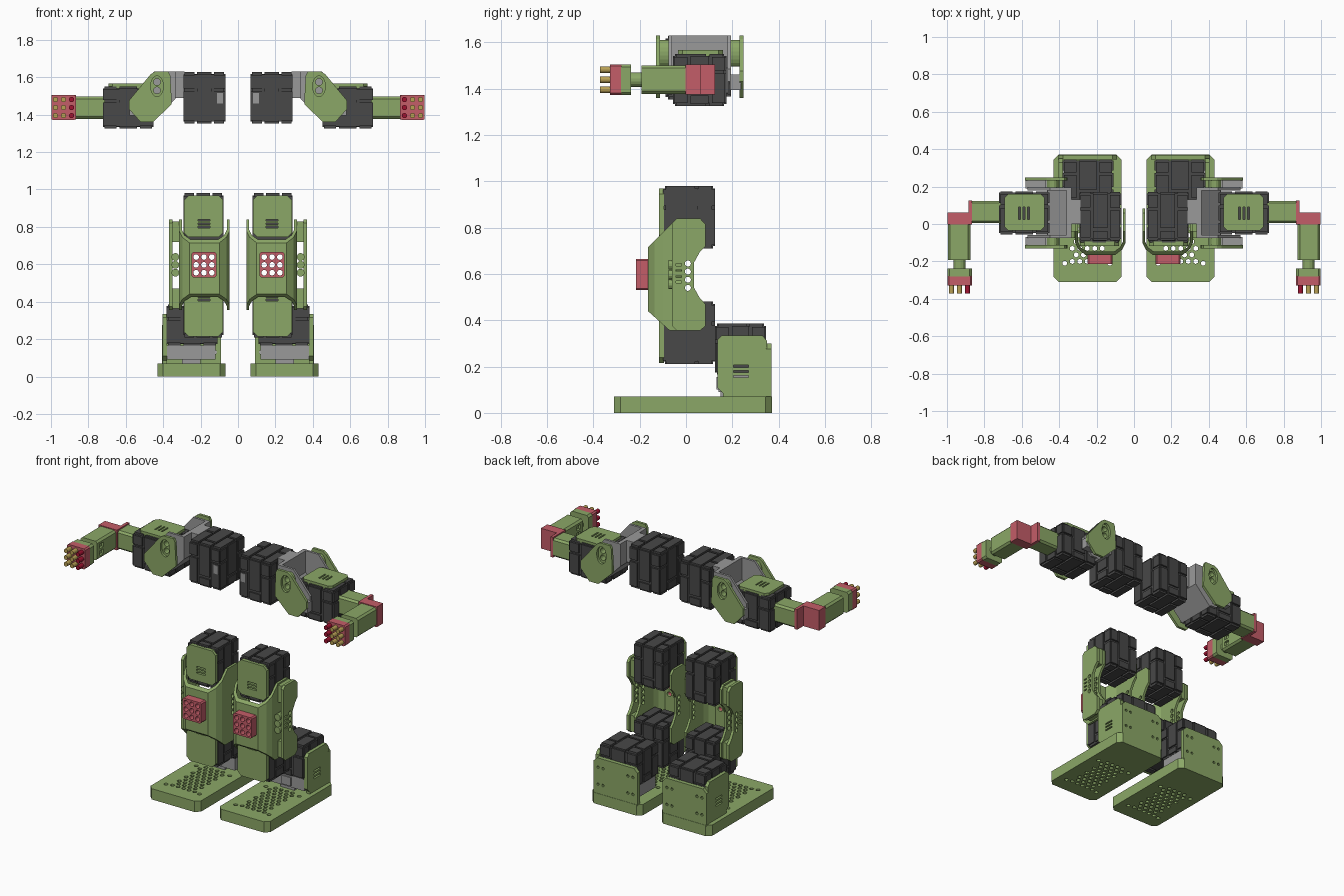
import bpy, bmesh, math
from mathutils import Vector

if "Cube" in bpy.data.objects:
    bpy.data.objects.remove(bpy.data.objects["Cube"])

def material(name, r, g, b):
    m = bpy.data.materials.new(name)
    m.diffuse_color = (r, g, b, 1)
    m.use_nodes = True
    m.node_tree.nodes["Principled BSDF"].inputs["Base Color"].default_value = m.diffuse_color
    return m

GREEN = material("green", .26, .39, .135)
DARK = material("dark", .065, .065, .065)
GREY = material("grey", .32, .32, .32)
RED = material("red", .55, .11, .14)
GOLD = material("gold", .48, .35, .09)
CRIMSON = material("crimson", .35, .006, .03)

def rect(u0, v0, u1, v1, c=0):
    if not c:
        return [(u0, v0), (u1, v0), (u1, v1), (u0, v1)]
    return [(u0 + c, v0), (u1 - c, v0), (u1, v0 + c), (u1, v1 - c),
            (u1 - c, v1), (u0 + c, v1), (u0, v1 - c), (u0, v0 + c)]

def disc(u, v, r, n=16, sv=1):
    return [(u + r * math.cos(2 * math.pi * (i + .5) / n),
             v + sv * r * math.sin(2 * math.pi * (i + .5) / n)) for i in range(n)]

def box(x0, y0, z0, x1, y1, z1, c=0, axis='z'):
    if axis == 'x':
        return ('x', rect(y0, z0, y1, z1, c), x0, x1)
    if axis == 'y':
        return ('y', rect(x0, z0, x1, z1, c), y0, y1)
    return ('z', rect(x0, y0, x1, y1, c), z0, z1)

PLACE = {'x': lambda u, v, w: (w, u, v), 'y': lambda u, v, w: (u, w, v), 'z': lambda u, v, w: (u, v, w)}

def build(name, solids):
    """Object made of extruded outlines (axis, outline, low, high)."""
    bm = bmesh.new()
    for axis, pts, lo, hi in solids:
        rings = [[bm.verts.new(PLACE[axis](u, v, w)) for u, v in pts] for w in (lo, hi)]
        n = len(pts)
        bm.faces.new(rings[0])
        bm.faces.new(rings[1])
        for i in range(n):
            j = (i + 1) % n
            bm.faces.new((rings[0][i], rings[0][j], rings[1][j], rings[1][i]))
    bmesh.ops.recalc_face_normals(bm, faces=bm.faces[:])
    me = bpy.data.meshes.new(name)
    bm.to_mesh(me)
    bm.free()
    ob = bpy.data.objects.new(name, me)
    bpy.context.collection.objects.link(ob)
    return ob

def part(name, mat, solids, cut=None, keep=None):
    """Right-hand part, with cut-outs applied, mirrored to the left."""
    ob = build(name, solids)
    for op, shapes in (('INTERSECT', keep), ('DIFFERENCE', cut)):
        if shapes:
            tool = build("cutter", shapes)
            tool.hide_render = True
            mod = ob.modifiers.new("cut", 'BOOLEAN')
            mod.operation, mod.object, mod.solver = op, tool, 'EXACT'
            ev = ob.evaluated_get(bpy.context.evaluated_depsgraph_get())
            me = bpy.data.meshes.new_from_object(ev)
            ob.modifiers.clear()
            ob.data = me
            bpy.data.objects.remove(tool)
    ob.data.materials.clear()
    ob.data.materials.append(mat)
    mir = ob.modifiers.new("mirror", 'MIRROR')
    mir.use_mirror_merge = False
    return ob

def servo(name, lo, hi, d=.012):
    """Motor block: core with raised strips on every face."""
    lo, hi = Vector(lo), Vector(hi)
    s = hi - lo
    solids = [box(*(lo + Vector((d, d, d))), *(hi - Vector((d, d, d))))]
    for ax, (a, b) in {'x': (1, 2), 'y': (0, 2), 'z': (0, 1)}.items():
        w = 'xyz'.index(ax)
        for u0, u1, v0, v1 in ((.03, .27, .06, .62), (.03, .27, .68, .94), (.33, .67, .04, .2),
                               (.33, .67, .26, .96), (.73, .97, .06, .62), (.73, .97, .68, .94)):
            solids.append((ax, rect(lo[a] + u0 * s[a], lo[b] + v0 * s[b],
                                    lo[a] + u1 * s[a], lo[b] + v1 * s[b]), lo[w], hi[w]))
    return part(name, DARK, solids)

# Feet: chamfered plate with honeycomb of holes
holes = [('z', disc(.25 + (i - 2) * .04 + (j % 2) * .02, -.2 + j * .035, .014, 6), -.1, .2)
         for j in range(10) for i in range(5 - j % 2)]
holes += [('z', disc(x, y, .013), -.1, .2) for x in (.13, .37) for y in (-.21, .1)]
part("foot_plate", GREEN, [box(.067, -.31, 0, .43, .372, .07, .028)], holes)

# Ankles: back and outer plates, bracket, motor, bolts
part("ankle_back_plate", GREEN, [box(.09, .345, .04, .405, .37, .3, .025, 'y')],
     [('y', disc(x + dx, z, .009, 8), .3, .4) for x in (.14, .355) for dx in (-.018, .018) for z in (.13, .24)])
part("ankle_side_plate", GREEN, [('x', [(.135, .11), (.16, .085), (.16, .06), (.35, .06), (.35, .31),
                                        (.33, .335), (.155, .335), (.135, .315)], .38, .403)],
     [box(.3, .205, z, .5, .27, z + .01) for z in (.152, .174, .196)])
part("ankle_bracket", GREY, [box(.12, .14, .09, .38, .33, .165), box(.2, .15, .07, .3, .32, .1),
                             box(.215, .132, .1, .285, .145, .155)])
servo("ankle_motor", (.11, .125, .165), (.382, .345, .385))

# Legs: two stacked motors with vented front covers
for tag, z0, slots in (("lower", .21, (.405, .423, .441)), ("upper", .71, (.795, .813, .831))):
    servo(tag + "_leg_motor", (.078, -.1, z0), (.292, .125, z0 + .27))
    za, zb = (.215, .455) if tag == "lower" else (.745, .968)
    part(tag + "_leg_cover", GREEN, [box(.08, -.117, za, .288, -.094, zb, .024, 'y')],
         [box(.15, -.2, z, .215, 0, z + .009) for z in slots])

# Knee shell: U-shaped wall trimmed by its side outline, with through holes
plan = [(.045, .085), (.045, -.1), (.062, -.135), (.1, -.165), (.26, -.165), (.298, -.135), (.315, -.1),
        (.315, .085), (.3, .085), (.3, -.095), (.285, -.125), (.253, -.148), (.107, -.148),
        (.075, -.125), (.06, -.095), (.06, .085)]
side = [(-.165, .44), (-.165, .715), (-.04, .84), (.06, .84), (.084, .815), (.084, .72), (.06, .695), (.035, .65),
        (.035, .54), (.06, .495), (.084, .47), (.084, .375), (.06, .355), (-.07, .355)]
side_holes = [('x', disc(.008, z, .013), 0, .5) for z in (.54, .575, .61, .645)]
grid = [(i, j) for i in (-1, 0, 1) for j in (-1, 0, 1)]
pad_holes = [('y', disc(.182 + i * .042, .597 + j * .042, .015), -.4, 0) for i, j in grid]
part("knee_shell", GREEN, [('z', plan, .3, .9)], side_holes + pad_holes, keep=[('x', side, 0, .5)])
part("knee_pad", RED, [box(.115, -.215, .53, .249, -.16, .665, .008, 'y')], pad_holes)

# Knee outer plate and its knobs
outer = [(-.06, .82), (-.04, .84), (.06, .84)] + side[4:13] + [(-.04, .355), (-.06, .375)]
part("knee_outer_plate", GREEN, [('x', outer, .35, .368)], side_holes +
     [box(.3, -.043, z, .4, -.02, z + .009) for z in (.56, .585, .61, .635)])
part("knee_spacers", GREEN, [box(.31, -.04, .72, .355, .07, .83), box(.31, -.04, .365, .355, .07, .47)] +
     [('y', disc(.335, z, .021, 12), -.075, -.005) for z in (.555, .597, .639)])

# Shoulders: motor, small front connector, bracket
servo("shoulder_motor", (.068, -.088, 1.352), (.292, .17, 1.628))
part("motor_connector", GREY, [box(.08, -.09, 1.46, .112, -.07, 1.515)])
arm_side = [(.335, 1.63), (.45, 1.63), (.57, 1.485), (.57, 1.43), (.5, 1.375), (.45, 1.375), (.335, 1.485)]
part("shoulder_bracket", GREY, [box(.285, .0, 1.49, .34, .13, 1.63), box(.335, -.075, 1.485, .36, .195, 1.63),
     ('y', [(.335, 1.485), (.36, 1.49), (.465, 1.38), (.45, 1.365)], -.075, .195),
     ('y', arm_side, -.075, -.06), ('y', arm_side, .18, .195),
     box(.47, -.118, 1.395, .58, -.07, 1.46), box(.47, .19, 1.395, .58, .238, 1.46)])

# Shoulder side plates with slotted hub
wing = [(.372, 1.63), (.445, 1.63), (.468, 1.615), (.583, 1.475), (.583, 1.43), (.52, 1.36), (.455, 1.36),
        (.355, 1.455), (.355, 1.48), (.362, 1.61)]
for tag, ya, yb, ha, hb in (("front", -.13, -.113, -.114, -.074), ("back", .232, .249, .194, .233)):
    bore = [('y', disc(.433, z, .018), -.3, .4) for z in (1.53, 1.575)]
    part(tag + "_shoulder_plate", GREEN, [('y', wing, ya, yb)], [('y', disc(.433, 1.552, .034, 20, 1.65), -.3, .4)])
    part(tag + "_shoulder_hub", GREEN, [('y', disc(.433, 1.552, .035, 20, 1.65), ha, hb)], bore)

# Upper arms
servo("upper_arm_motor", (.452, -.056, 1.325), (.722, .174, 1.55))
part("upper_arm_cover", GREEN, [box(.478, -.035, 1.54, .692, .16, 1.566, .02)],
     [box(x, .025, 1.4, x + .01, .09, 1.7) for x in (.56, .584, .608)])

# Forearms, elbows and hands
part("forearm", GREEN, [box(.715, .005, 1.377, .872, .124, 1.497, .012, 'x')])
part("elbow", RED, [('z', [(.866, -.003), (.998, -.003), (.998, .062), (.885, .062), (.885, .125), (.866, .125)],
                     1.374, 1.505)])
part("lower_arm", GREEN, [box(.875, -.193, 1.377, .995, 0, 1.5, .012, 'y')],
     [box(.8, -.17, z, .89, -.13, z + .03) for z in (1.4, 1.445)])
part("wrist", GREEN, [('y', disc(.933, 1.438, .032), -.245, -.19)])
part("palm", GREEN, [box(.867, -.28, 1.372, .998, -.238, 1.505, .012, 'y')])
part("knuckle_block", RED, [box(.867, -.328, 1.372, .998, -.279, 1.505, .008, 'y')])
for name, mat, test in (("inner_fingers", CRIMSON, True), ("fingers", GOLD, False)):
    part(name, mat, [('y', disc(.933 + i * .043, 1.438 + j * .043, .014), -.372, -.32)
                     for i, j in grid if (i < 0) == test])
